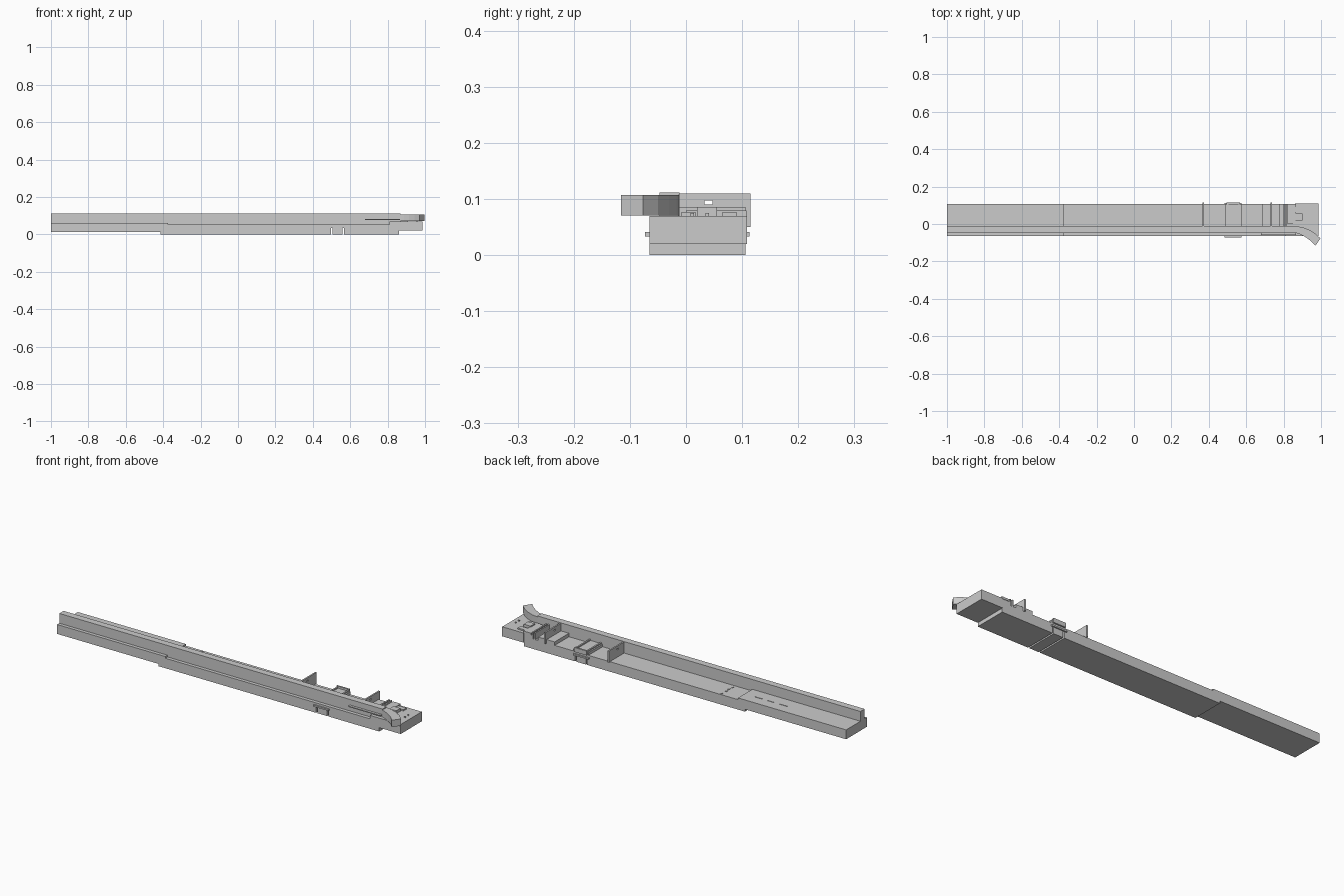
import bpy, bmesh
from mathutils import Vector

if "Cube" in bpy.data.objects:
    bpy.data.objects.remove(bpy.data.objects["Cube"])


def prism(name, pts, lo, hi, axis):
    """Extrude a 2D outline along y (x,z outline) or z (x,y outline)."""
    bm = bmesh.new()
    if axis == 'y':
        verts = [bm.verts.new((a, lo, b)) for a, b in pts]
        move = Vector((0, hi - lo, 0))
    else:
        verts = [bm.verts.new((a, b, lo)) for a, b in pts]
        move = Vector((0, 0, hi - lo))
    face = bm.faces.new(verts)
    out = bmesh.ops.extrude_face_region(bm, geom=[face])
    bmesh.ops.translate(bm, vec=move, verts=[v for v in out['geom'] if isinstance(v, bmesh.types.BMVert)])
    bmesh.ops.recalc_face_normals(bm, faces=bm.faces[:])
    mesh = bpy.data.meshes.new(name)
    bm.to_mesh(mesh)
    bm.free()
    ob = bpy.data.objects.new(name, mesh)
    bpy.context.collection.objects.link(ob)
    return ob


def box(name, x0, x1, y0, y1, z0, z1):
    return prism(name, [(x0, y0), (x1, y0), (x1, y1), (x0, y1)], z0, z1, 'z')


# Stepped base with two narrow strap slots on the underside
base = [(-1, .012), (-.415, .012), (-.415, 0)]
for x in (.497, .56):
    base += [(x, 0), (x, .038), (x + .008, .038), (x + .008, 0)]
base += [(.862, 0), (.862, .07), (.81, .07), (.81, .052), (-.375, .052), (-.375, .061), (-1, .061)]
prism('base', base, -.065, .106, 'y')
box('end_block', .862, .986, -.065, .109, .02, .07)

# Long fence and its flared tip
box('fence', -1, .868, -.047, -.012, .05, .112)
flare = [(.865, -.012), (.90, -.017), (.935, -.03), (.968, -.05), (.997, -.077),
         (.97, -.116), (.945, -.09), (.915, -.069), (.888, -.055), (.865, -.047)]
prism('flared_tip', flare, .071, .107, 'z')
box('fence_ledge', .68, .865, -.06, -.046, .078, .083)

# Upright cross plates, each with a small window
for x in (.37, .735):
    outline_x = (x - .004, x + .004)
    box('plate_lower', *outline_x, -.015, .115, .05, .09)
    box('plate_left', *outline_x, -.015, .033, .09, .11)
    box('plate_right', *outline_x, .047, .115, .09, .11)
    box('plate_bridge', *outline_x, .033, .047, .097, .11)

# Strap bracket with side clips
box('bracket_pad', .49, .575, -.013, .106, .05, .066)
for x in (.497, .56):
    box('bracket_rib', x, x + .008, -.013, .108, .064, .072)
box('front_clip', .485, .575, -.073, -.064, .033, .041)
box('back_clip', .485, .575, .105, .113, .033, .041)
box('back_clip_plate', .495, .567, .105, .114, .053, .076)

# Raised pads and bars near the end block
box('rear_pad', .685, .78, -.012, .106, .05, .07)
for x in (.797, .81):
    box('cross_bar', x, x + .007, -.012, .106, .05, .086)
box('end_plate', .82, .865, .0, .108, .069, .08)
box('latch_plate', .86, .90, .02, .055, .069, .086)
for y in (-.008, .065):
    box('latch_arm', .85, .91, y, y + .025, .069, .077)
for y in (.008, .035):
    box('end_stud', .955, .961, y, y + .006, .069, .075)

# Small deck markers
for x in (-.62, -.548, -.476):
    box('deck_dash', x, x + .042, .047, .052, .06, .063)
for i, y in enumerate((.005, .03, .055, .09)):
    box('deck_stop', -.28 + .003 * (i % 2), -.273 + .003 * (i % 2), y, y + .011, .051, .055)
